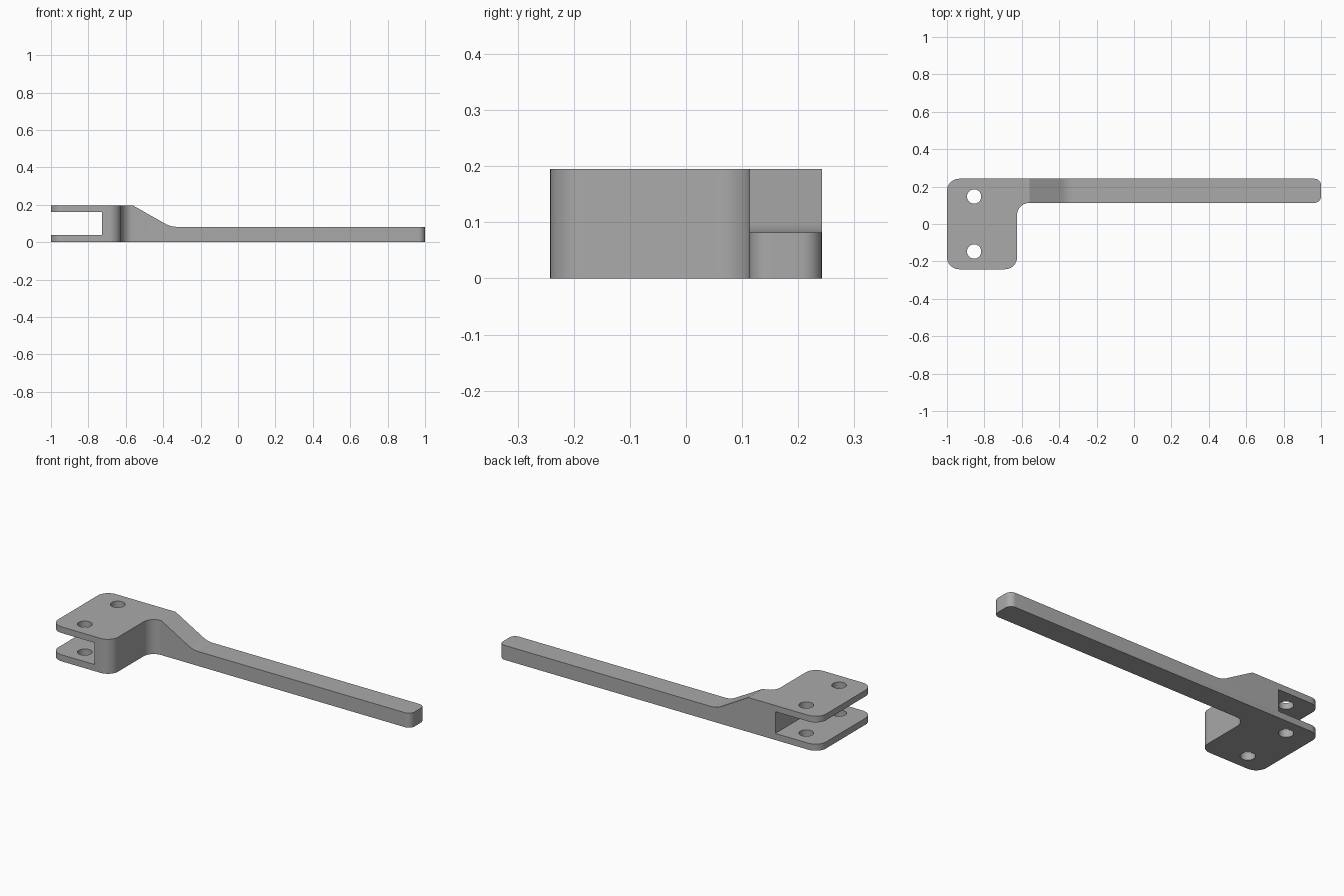
import bpy, bmesh, math
from mathutils import Vector

cube = bpy.data.objects.get("Cube")
if cube:
    bpy.data.objects.remove(cube, do_unlink=True)

grey = bpy.data.materials.new("plain grey")
grey.use_nodes = True
colour = (0.4, 0.4, 0.4, 1)
grey.diffuse_color = colour
grey.node_tree.nodes["Principled BSDF"].inputs["Base Color"].default_value = colour


def rounded(corners, steps=10):
    """Outline from (x, y, radius) corners, each replaced by a tangent arc."""
    out = []
    for i, (x, y, r) in enumerate(corners):
        p = Vector((x, y))
        if r == 0:
            out.append(p)
            continue
        a = (Vector(corners[i - 1][:2]) - p).normalized()
        b = (Vector(corners[(i + 1) % len(corners)][:2]) - p).normalized()
        half = a.angle(b) / 2
        centre = p + (a + b).normalized() * r / math.sin(half)
        start = p + a * r / math.tan(half) - centre
        end = p + b * r / math.tan(half) - centre
        sweep = start.angle(end)
        for k in range(steps + 1):
            t = k / steps
            out.append(centre + (start * math.sin((1 - t) * sweep)
                                 + end * math.sin(t * sweep)) / math.sin(sweep))
    return out


def prism(name, outline, low, high, along="z"):
    """Extrude an outline along z, or an x-z outline along y."""
    bm = bmesh.new()
    put = (lambda p, d: (p.x, p.y, d)) if along == "z" else (lambda p, d: (p.x, d, p.y))
    face = bm.faces.new([bm.verts.new(put(p, low)) for p in outline])
    ext = bmesh.ops.extrude_face_region(bm, geom=[face])
    verts = [g for g in ext["geom"] if isinstance(g, bmesh.types.BMVert)]
    shift = Vector(put(Vector((0, 0)), high - low))
    bmesh.ops.translate(bm, verts=verts, vec=shift)
    bmesh.ops.recalc_face_normals(bm, faces=bm.faces)
    mesh = bpy.data.meshes.new(name)
    bm.to_mesh(mesh)
    bm.free()
    mesh.materials.append(grey)
    obj = bpy.data.objects.new(name, mesh)
    bpy.context.collection.objects.link(obj)
    return obj


def cut(target, cutter):
    bpy.context.view_layer.objects.active = target
    mod = target.modifiers.new("cut", "BOOLEAN")
    mod.operation = "DIFFERENCE"
    mod.solver = "EXACT"
    mod.object = cutter
    bpy.ops.object.modifier_apply(modifier=mod.name)
    bpy.data.objects.remove(cutter, do_unlink=True)


TOP, HALF, INNER, STEP = 0.195, 0.242, 0.113, -0.625

# L-shaped body: clevis block with a long handle
body = prism("clevis_lever", rounded([
    (-1, -HALF, 0.065), (STEP, -HALF, 0.065), (STEP, INNER, 0.065),
    (1, INNER, 0.035), (1, HALF, 0.035), (-1, HALF, 0.065)]), 0, TOP)

# Ramp down to the thin handle, with a soft foot
cut(body, prism("ramp_cutter", rounded([
    (-0.595, 0.215, 0), (-0.36, 0.082, 0.13), (1.1, 0.082, 0), (1.1, 0.215, 0)]),
    -0.5, 0.5, "y"))

# Open slot between the two plates
cut(body, prism("slot_cutter", rounded([
    (-1.1, 0.037, 0), (-0.728, 0.037, 0), (-0.728, 0.16, 0), (-1.1, 0.16, 0)]),
    -0.5, 0.5, "y"))

# Pin holes through both plates
for side in (-1, 1):
    ring = [Vector((-0.855 + 0.038 * math.cos(a), side * 0.147 + 0.038 * math.sin(a)))
            for a in (k * math.tau / 40 for k in range(40))]
    cut(body, prism("hole_cutter", ring, -0.1, 0.3))

bpy.ops.object.select_all(action="DESELECT")
body.select_set(True)
bpy.context.view_layer.objects.active = body
bpy.ops.object.shade_smooth_by_angle(angle=math.radians(25))
